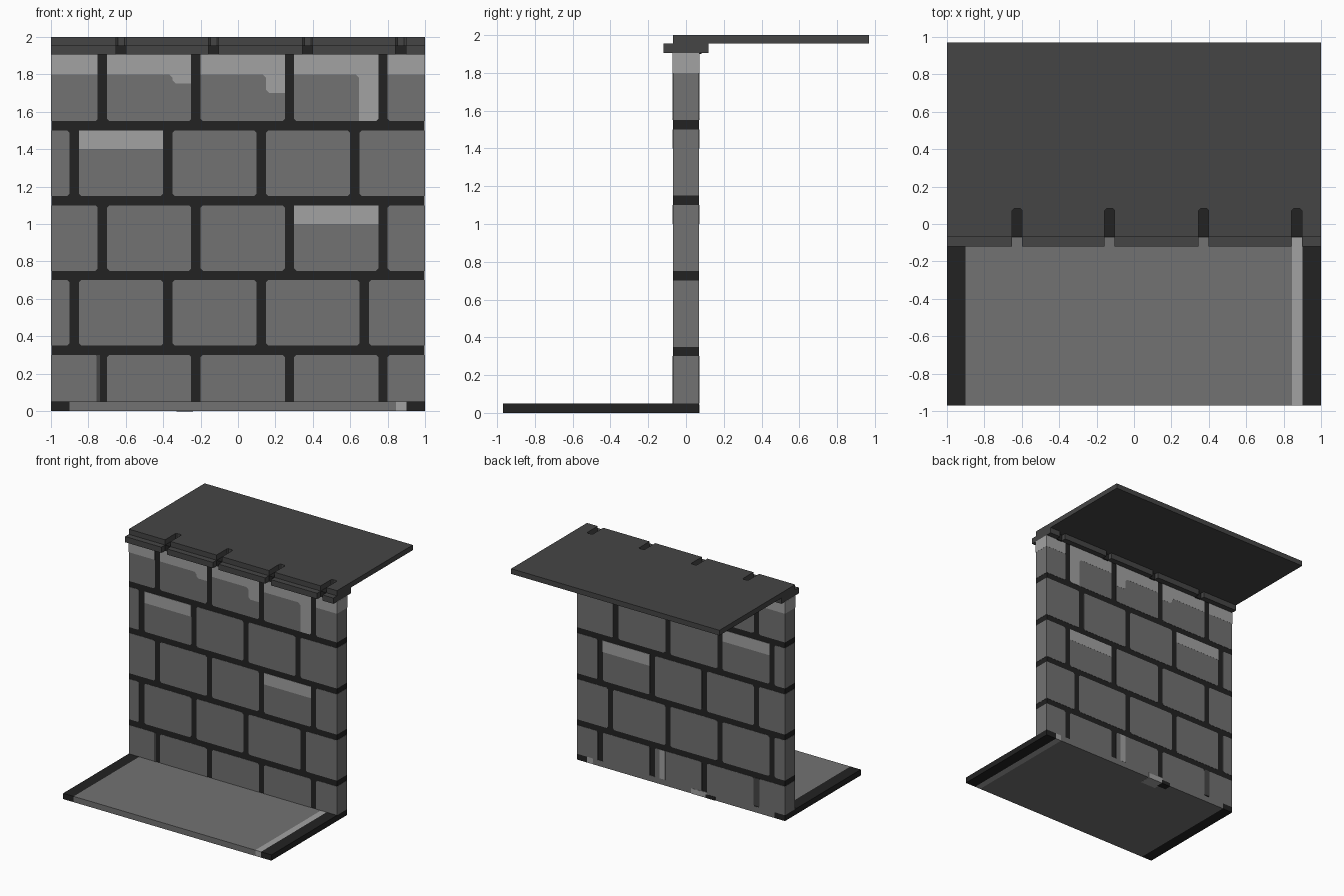
import bpy, bmesh

if "Cube" in bpy.data.objects:
    bpy.data.objects.remove(bpy.data.objects["Cube"])


def mat(name, v):
    m = bpy.data.materials.new(name)
    m.diffuse_color = (v, v, v, 1)
    m.use_nodes = True
    m.node_tree.nodes["Principled BSDF"].inputs["Base Color"].default_value = m.diffuse_color
    return m


BRICK = mat("brick grey", 0.168)
LIGHT = mat("light grey", 0.361)
DARK = mat("dark grey", 0.060)
BLACK = mat("mortar black", 0.016)


def finish(name, bm, *mats):
    bmesh.ops.recalc_face_normals(bm, faces=bm.faces)
    me = bpy.data.meshes.new(name)
    bm.to_mesh(me)
    bm.free()
    for m in mats:
        me.materials.append(m)
    ob = bpy.data.objects.new(name, me)
    bpy.context.collection.objects.link(ob)
    return ob


def add_prism(bm, pts, a, b, axis="y"):
    """Extrude a 2D outline from a to b along y (outline in xz) or z (outline in xy)."""
    place = (lambda p, t: (p[0], t, p[1])) if axis == "y" else (lambda p, t: (p[0], p[1], t))
    lo = [bm.verts.new(place(p, a)) for p in pts]
    hi = [bm.verts.new(place(p, b)) for p in pts]
    bm.faces.new(lo)
    bm.faces.new(hi)
    n = len(pts)
    for i in range(n):
        j = (i + 1) % n
        bm.faces.new((lo[i], lo[j], hi[j], hi[i]))


def rect(x0, x1, z0, z1):
    return [(x0, z0), (x1, z0), (x1, z1), (x0, z1)]


def brick_outline(x0, x1, z0, z1, c=0.012):
    """Rectangle with clipped corners, except at the wall ends and the floor."""
    out = []
    for x, z, sx, sz, first in ((x0, z0, 1, 1, "z"), (x1, z0, -1, 1, "x"),
                                (x1, z1, -1, -1, "z"), (x0, z1, 1, -1, "x")):
        if abs(x) > 0.99 or z < 0.1:
            out.append((x, z))
        else:
            a, b = (x, z + sz * c), (x + sx * c, z)
            out += [a, b] if first == "z" else [b, a]
    return out


def box(name, m, x0, x1, y0, y1, z0, z1):
    bm = bmesh.new()
    add_prism(bm, rect(x0, x1, z0, z1), y0, y1)
    return finish(name, bm, m)


# floor slab: black borders and one light stripe, coloured by x
bm = bmesh.new()
add_prism(bm, rect(-1, 1, 0, 0.05), -0.97, 0.07)
for x in (-0.9, 0.845, 0.9):
    bmesh.ops.bisect_plane(bm, geom=bm.verts[:] + bm.edges[:] + bm.faces[:],
                           plane_co=(x, 0, 0), plane_no=(1, 0, 0))
for f in bm.faces:
    x = f.calc_center_median().x
    f.material_index = 2 if abs(x) > 0.9 else 1 if x > 0.845 else 0
finish("floor_slab", bm, BRICK, LIGHT, BLACK)

# mortar core of the wall
box("mortar_core", BLACK, -0.998, 0.998, -0.068, 0.068, 0.04, 1.95)

# bricks run through the wall; each course is given by its joint positions
W = 0.025
odd = (-0.725, -0.225, 0.275, 0.775)
courses = [(0.05, 0.3, odd),
           (0.35, 0.7, (-0.875, -0.375, 0.125, 0.675)),
           (0.75, 1.1, odd),
           (1.15, 1.5, (-0.875, -0.375, 0.125, 0.625)),
           (1.55, 1.905, odd)]
bm = bmesh.new()
for z0, z1, joints in courses:
    starts = [-1] + [j + W for j in joints]
    ends = [j - W for j in joints] + [1]
    for x0, x1 in zip(starts, ends):
        add_prism(bm, brick_outline(x0, x1, z0, z1), -0.07, 0.07)
finish("bricks", bm, BRICK)

# light worn areas on the bricks
T = 1.905


def drip(x0, xs, x1, zb, c=0.018):
    return [(x0, T), (x0, 1.8), (xs - c, 1.8), (xs, 1.8 - c), (xs, zb + c),
            (xs + c, zb), (x1, zb), (x1, T)]


bm = bmesh.new()
for outline in (rect(-1.001, -0.75, 1.8, T), rect(0.8, 1.001, 1.8, T),
                drip(-0.7, -0.35, -0.25, 1.75), drip(-0.2, 0.15, 0.25, 1.7),
                [(0.3, T), (0.3, 1.8), (0.63, 1.8), (0.648, 1.782), (0.648, 1.55),
                 (0.738, 1.55), (0.75, 1.562), (0.75, T)],
                rect(-0.85, -0.4, 1.4, 1.5), rect(0.3, 0.75, 1.0, 1.1)):
    add_prism(bm, outline, -0.071, 0.071)
finish("worn_brick_tops", bm, LIGHT)

# small painted marks low on the wall and under the floor
box("front_joint_mark", DARK, -0.757, -0.738, -0.0715, -0.068, 0.05, 0.3)
box("back_joint_mark", DARK, -0.757, -0.70, 0.068, 0.0715, 0.06, 0.3)
box("back_light_mark", LIGHT, 0.15, 0.205, 0.068, 0.0715, 0.05, 0.3)
box("floor_edge_light_mark", LIGHT, -0.25, -0.1, -0.03, 0.0715, -0.001, 0.045)
box("floor_edge_dark_mark", BLACK, -0.33, -0.24, 0.01, 0.072, -0.0015, 0.03)

# ledge under the roof, split by four notches
NOTCHES = (-0.625, -0.13, 0.372, 0.87)
N = 0.027
bm = bmesh.new()
starts = [-1] + [n + N for n in NOTCHES]
ends = [n - N for n in NOTCHES] + [1]
for x0, x1 in zip(starts, ends):
    add_prism(bm, rect(x0, x1, T, 1.955), -0.12, 0.12)
finish("ledge", bm, DARK)

# roof slab with slots open to the front, and dark slot floors
outline = [(-1, 0.97), (-1, -0.07)]
for n in NOTCHES:
    outline += [(n - N, -0.07), (n - N, 0.072), (n - N + 0.01, 0.082),
                (n + N - 0.01, 0.082), (n + N, 0.072), (n + N, -0.07)]
    box("slot_floor", BLACK, n - N, n + N, -0.07, 0.082, 1.9, 1.9545)
outline += [(1, -0.07), (1, 0.97)]
bm = bmesh.new()
add_prism(bm, outline, 1.955, 2.0, "z")
finish("roof_slab", bm, DARK)
